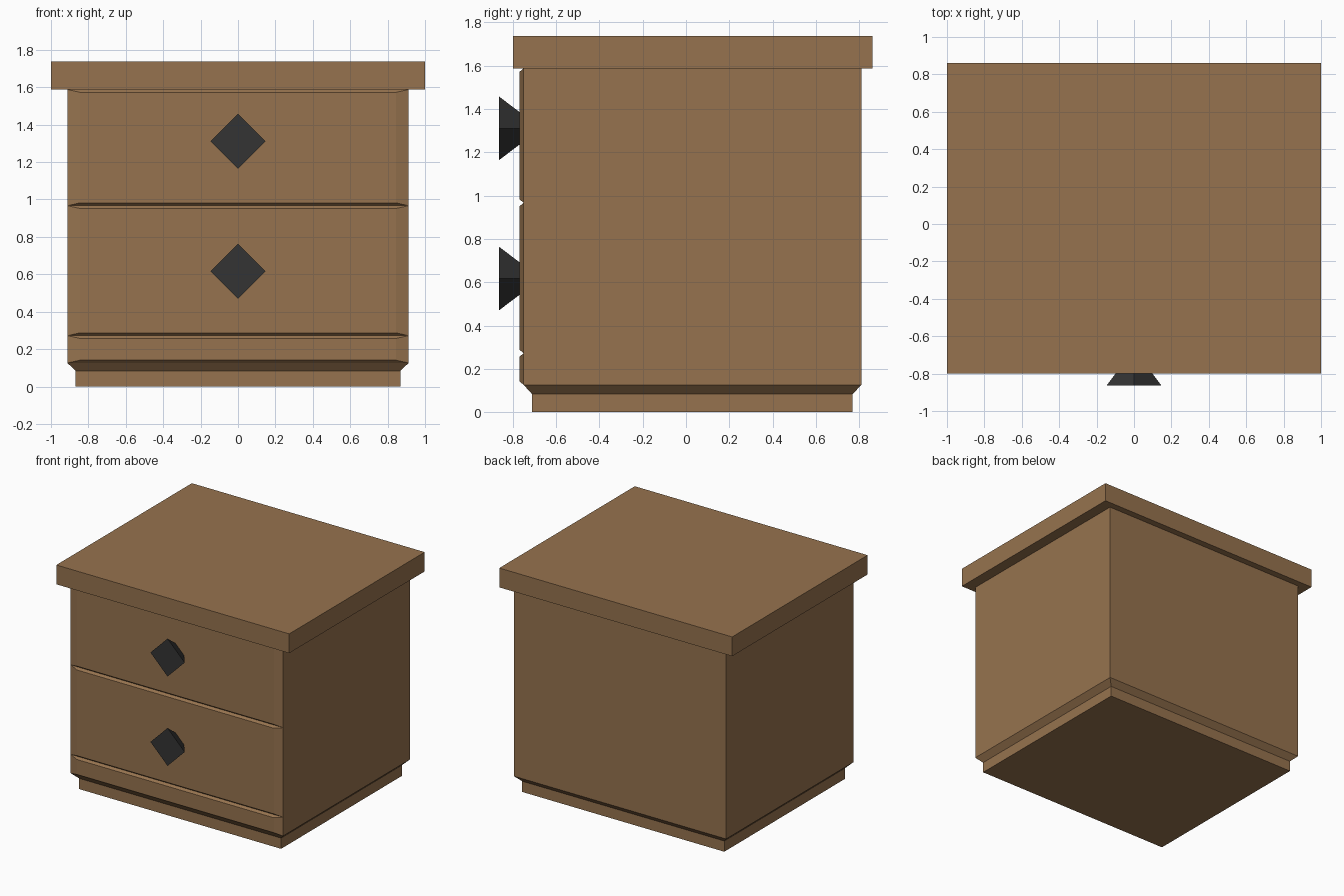
import bpy
import bmesh

if "Cube" in bpy.data.objects:
    bpy.data.objects.remove(bpy.data.objects["Cube"])


def material(name, color):
    m = bpy.data.materials.new(name)
    m.diffuse_color = (*color, 1)
    m.use_nodes = True
    m.node_tree.nodes["Principled BSDF"].inputs["Base Color"].default_value = m.diffuse_color
    return m


wood = material("brown wood", (0.305, 0.171, 0.077))
dark = material("dark metal", (0.033, 0.033, 0.033))


def loft(name, rings, mat):
    """Stack rings of four points, bridge them and cap both ends."""
    bm = bmesh.new()
    loops = [[bm.verts.new(p) for p in ring] for ring in rings]
    for a, b in zip(loops, loops[1:]):
        for i in range(4):
            j = (i + 1) % 4
            bm.faces.new((a[i], a[j], b[j], b[i]))
    bm.faces.new(loops[0])
    bm.faces.new(loops[-1])
    bmesh.ops.recalc_face_normals(bm, faces=bm.faces)
    me = bpy.data.meshes.new(name)
    bm.to_mesh(me)
    bm.free()
    me.materials.append(mat)
    ob = bpy.data.objects.new(name, me)
    bpy.context.collection.objects.link(ob)
    return ob


def flat_ring(x, y0, y1, z):
    return [(-x, y0, z), (x, y0, z), (x, y1, z), (-x, y1, z)]


def upright_ring(x, z0, z1, y):
    return [(-x, y, z0), (x, y, z0), (x, y, z1), (-x, y, z1)]


# carcass with plinth and chamfered lower edge
loft("cabinet_body", [
    flat_ring(0.868, -0.711, 0.77, 0),
    flat_ring(0.868, -0.711, 0.77, 0.083),
    flat_ring(0.912, -0.75, 0.81, 0.126),
    flat_ring(0.912, -0.75, 0.81, 1.588)], wood)

# overhanging top
loft("top_slab", [flat_ring(1.0, -0.8, 0.862, z) for z in (1.588, 1.738)], wood)

# front panels with sloped edges
for name, z0, z1 in (("lower_rail", 0.126, 0.272),
                     ("lower_drawer", 0.272, 0.967),
                     ("upper_drawer", 0.967, 1.588)):
    loft(name, [upright_ring(0.912, z0, z1, -0.75),
                upright_ring(0.845, z0 + 0.015, z1 - 0.015, -0.768)], wood)

# diamond knobs flaring outwards
for name, z in (("lower_knob", 0.617), ("upper_knob", 1.311)):
    rings = []
    for r, y in ((0.073, -0.766), (0.147, -0.864)):
        rings.append([(-r, y, z), (0, y, z - r), (r, y, z), (0, y, z + r)])
    loft(name, rings, dark)
